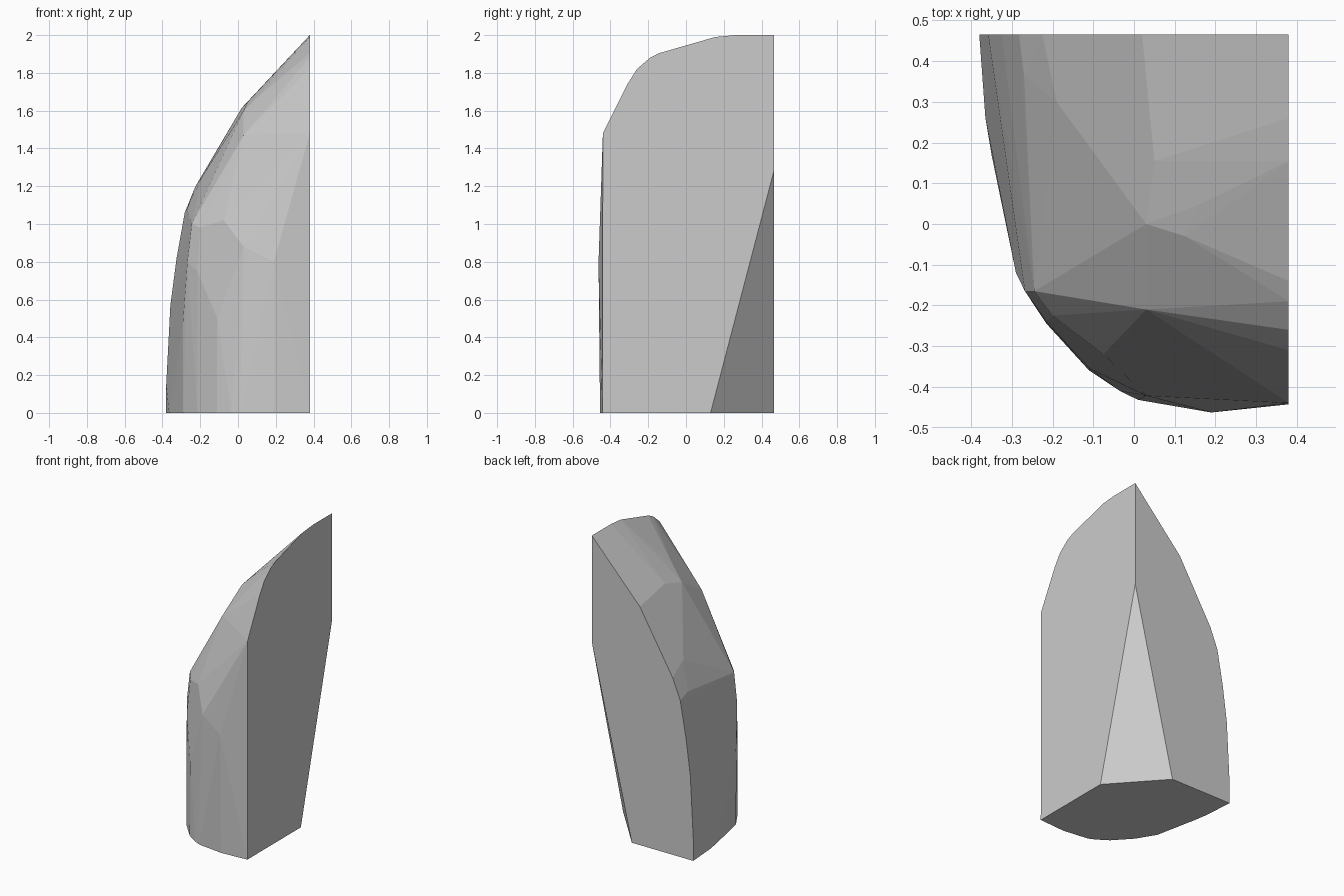
import bpy
import bmesh
from mathutils import Vector

if "Cube" in bpy.data.objects:
    bpy.data.objects.remove(bpy.data.objects["Cube"])

R, B = 0.38, 0.465   # the two flat split planes (right x, back y)

# Outline of the back split face (x, z)
back = [(-0.38, 0), (-0.38, 0.15), (-0.358, 0.57), (-0.325, 0.82),
        (-0.282, 1.06), (-0.225, 1.2), (0.02, 1.615), (0.38, 2.0)]
# Outline of the right split face (y, z)
side = [(-0.443, 0), (-0.44, 1.48), (-0.31, 1.74), (-0.26, 1.82),
        (-0.19, 1.88), (-0.14, 1.905), (0.155, 1.99), (0.26, 2.0)]
# Rounded footprint (x, y)
base = [(-0.365, 0.26), (-0.35, 0.17), (-0.29, -0.12), (-0.215, -0.245),
        (-0.11, -0.36), (-0.035, -0.41), (0.01, -0.432), (0.19, -0.455)]
# Worn facet corners on the weathered side
facets = [(0.05, 0.155, 1.645), (0.11, 0.05, 1.69), (0.165, 0.05, 1.75),
          (0.03, 0.0, 1.6), (0.125, -0.03, 1.69), (-0.19, 0.3, 1.25),
          (-0.27, 0.365, 1.08), (0.03, -0.21, 1.47), (-0.2, -0.225, 0.98),
          (-0.245, -0.165, 1.0), (0.33, -0.23, 1.79), (0.03, -0.32, 1.19),
          (-0.075, -0.32, 1.02), (0.33, -0.365, 1.55), (-0.268, -0.165, 0.8),
          (-0.29, -0.12, 0.5), (0.03, -0.422, 0.88), (0.13, -0.44, 0.87),
          (0.19, -0.463, 0.8), (-0.11, -0.355, 0.5), (-0.215, -0.24, 0.75)]

points = [(x, B, z) for x, z in back] + [(R, y, z) for y, z in side]
points += [(x, y, 0) for x, y in base] + facets + [(R, B, 0)]

# Convex stone body
bm = bmesh.new()
for p in points:
    bm.verts.new(p)
hull = bmesh.ops.convex_hull(bm, input=bm.verts)
loose = {v for v in hull["geom_interior"] + hull["geom_unused"]
         if isinstance(v, bmesh.types.BMVert)}
bmesh.ops.delete(bm, geom=list(loose), context='VERTS')

# Slanted chip at the lower back right corner
a, b, c = Vector((R, 0.13, 0)), Vector((R, B, 1.28)), Vector((0.08, B, 0))
normal = (b - a).cross(c - a)
if normal.dot(Vector((R, B, 0)) - a) < 0:
    normal.negate()
bmesh.ops.bisect_plane(bm, geom=bm.verts[:] + bm.edges[:] + bm.faces[:],
                       plane_co=a, plane_no=normal, clear_outer=True)
bmesh.ops.holes_fill(bm, edges=[e for e in bm.edges if e.is_boundary], sides=0)

# Merge coplanar triangles of the flat faces
bmesh.ops.dissolve_limit(bm, angle_limit=0.01, verts=bm.verts[:], edges=bm.edges[:])
bmesh.ops.recalc_face_normals(bm, faces=bm.faces[:])

mesh = bpy.data.meshes.new("stone_fragment")
bm.to_mesh(mesh)
bm.free()
stone = bpy.data.objects.new("stone_fragment", mesh)
bpy.context.collection.objects.link(stone)

grey = bpy.data.materials.new("stone_grey")
grey.diffuse_color = (0.6, 0.6, 0.6, 1)
grey.use_nodes = True
grey.node_tree.nodes["Principled BSDF"].inputs["Base Color"].default_value = grey.diffuse_color
mesh.materials.append(grey)
